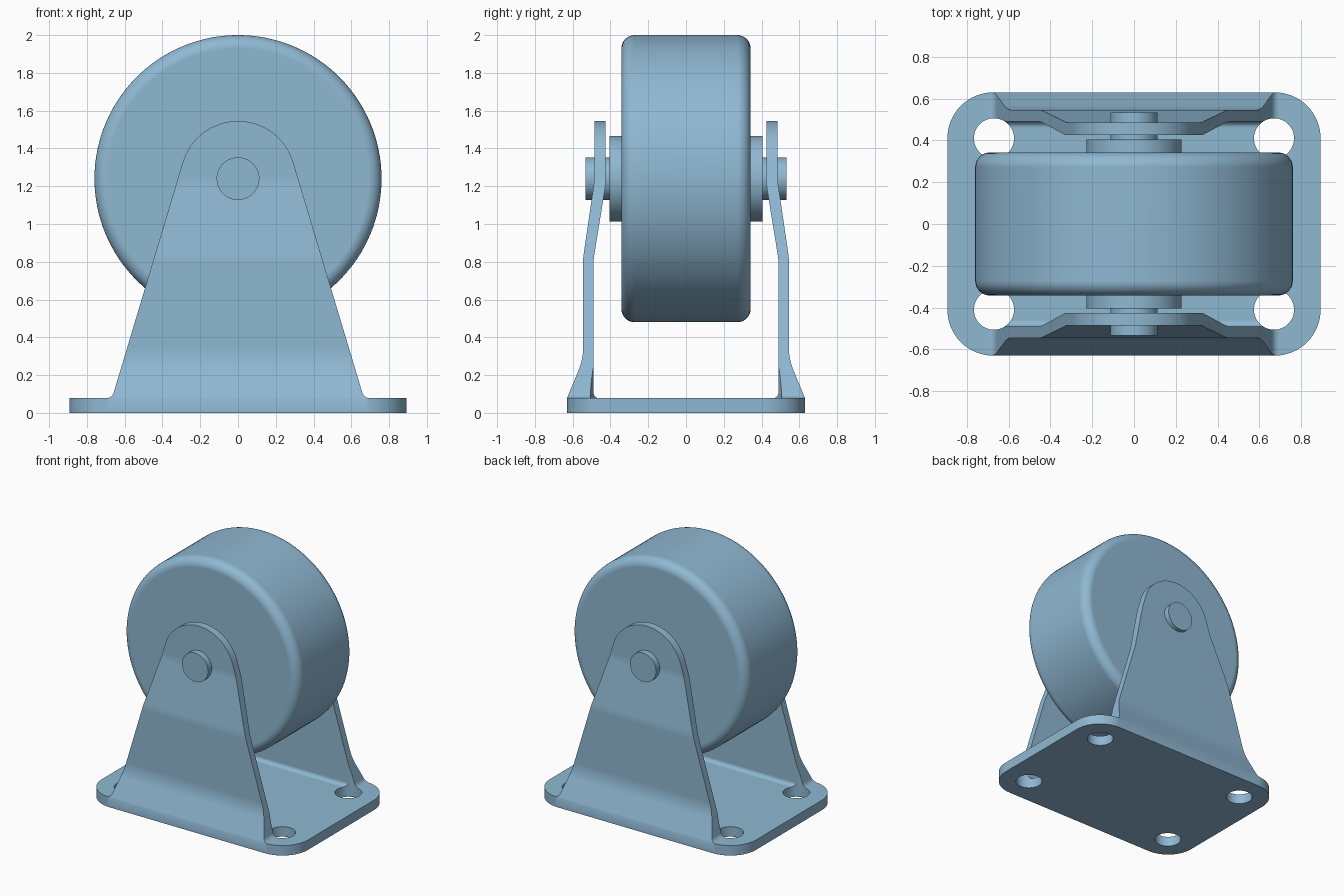
import bpy, bmesh, math
from mathutils import Vector, Matrix

if "Cube" in bpy.data.objects:
    bpy.data.objects.remove(bpy.data.objects["Cube"])

paint = bpy.data.materials.new("light steel blue")
paint.diffuse_color = (0.275, 0.479, 0.645, 1)
paint.use_nodes = True
paint.node_tree.nodes["Principled BSDF"].inputs["Base Color"].default_value = paint.diffuse_color

AXLE_Z = 1.24


def finish(name, bm):
    bmesh.ops.recalc_face_normals(bm, faces=bm.faces[:])
    mesh = bpy.data.meshes.new(name)
    bm.to_mesh(mesh)
    bm.free()
    mesh.materials.append(paint)
    ob = bpy.data.objects.new(name, mesh)
    bpy.context.collection.objects.link(ob)
    return ob


def activate(ob):
    bpy.ops.object.select_all(action='DESELECT')
    ob.select_set(True)
    bpy.context.view_layer.objects.active = ob


def smooth(ob):
    activate(ob)
    bpy.ops.object.shade_smooth_by_angle(angle=math.radians(30))
    ob.modifiers.new("flat_sides", 'WEIGHTED_NORMAL').keep_sharp = True


def rounded(points, steps=8):
    """Closed outline from (u, v[, radius]) corners with filleted bends."""
    out = []
    for i, p in enumerate(points):
        c = Vector(p[:2])
        if len(p) < 3:
            out.append(c)
            continue
        a = (Vector(points[i - 1][:2]) - c).normalized()
        b = (Vector(points[(i + 1) % len(points)][:2]) - c).normalized()
        half = a.angle(b) / 2
        centre = c + (a + b).normalized() * (p[2] / math.sin(half))
        start = c + a * (p[2] / math.tan(half)) - centre
        end = c + b * (p[2] / math.tan(half)) - centre
        turn = start.angle(end)
        for k in range(steps + 1):
            t = k / steps
            out.append(centre + (start * math.sin((1 - t) * turn)
                                 + end * math.sin(t * turn)) / math.sin(turn))
    return out


def mirrored(half):
    return half + [(-p[0], *p[1:]) for p in reversed(half)]


def prism(name, outline, place, low, high):
    bm = bmesh.new()
    face = bm.faces.new([bm.verts.new(place(u, v, low)) for u, v in outline])
    new = bmesh.ops.extrude_face_region(bm, geom=[face])["geom"]
    shift = Vector(place(0, 0, high)) - Vector(place(0, 0, low))
    bmesh.ops.translate(bm, vec=shift, verts=[g for g in new if isinstance(g, bmesh.types.BMVert)])
    return finish(name, bm)


def cylinder(name, radius, depth, matrix, segments=64):
    bm = bmesh.new()
    bmesh.ops.create_cone(bm, cap_ends=True, segments=segments, radius1=radius,
                          radius2=radius, depth=depth, matrix=matrix)
    return finish(name, bm)


def boolean(ob, tool, operation):
    mod = ob.modifiers.new("cut", 'BOOLEAN')
    mod.object, mod.operation, mod.solver = tool, operation, 'EXACT'
    activate(ob)
    bpy.ops.object.modifier_apply(modifier=mod.name)
    bpy.data.objects.remove(tool)


# Bracket: bent U section running along x
section = [(0.65, -0.1), (0.65, 0.03), (0.545, 0.284, 0.3), (0.545, 0.82, 0.4),
           (0.485, 1.23, 0.4), (0.485, 1.7), (0.425, 1.7), (0.425, 1.21, 0.4),
           (0.49, 0.81, 0.4), (0.49, 0.078, 0.03)]
bracket = prism("bracket", rounded(mirrored(section)), lambda u, v, w: (w, u, v), -1.1, 1.1)

# Front outline: tapered cheeks with a round top above the wide plate
tilt = math.atan(0.3)
cheek = [(1, -0.2), (1, 0.0784), (0.667, 0.0784, 0.04)]
for k in range(17):
    a = tilt + (math.pi / 2 - tilt) * k / 16
    cheek.append((0.305 * math.cos(a), AXLE_Z + 0.305 * math.sin(a)))
top = cheek.pop()
outline = cheek + [top] + [(-p[0], *p[1:]) for p in reversed(cheek)]
boolean(bracket, prism("cheek_cutter", rounded(outline), lambda u, v, w: (u, w, v), -1, 1), 'INTERSECT')

# Plan outline: rounded base plate
plan = [(0.893, 0.63, 0.22), (0.893, -0.63, 0.22), (-0.893, -0.63, 0.22), (-0.893, 0.63, 0.22)]
boolean(bracket, prism("plate_cutter", rounded(plan, 16), lambda u, v, w: (u, v, w), 0, 2), 'INTERSECT')

# Four bolt holes
for x in (-0.67, 0.67):
    for y in (-0.41, 0.41):
        hole = cylinder("hole_cutter", 0.096, 0.7, Matrix.Translation((x, y, 0.25)), 48)
        boolean(bracket, hole, 'DIFFERENCE')
smooth(bracket)

# Wheel, hub and axle share the cross axis
across = Matrix.Translation((0, 0, AXLE_Z)) @ Matrix.Rotation(math.pi / 2, 4, 'X')
wheel = cylinder("wheel", 0.76, 0.684, across, 128)
bevel = wheel.modifiers.new("rounded_rim", 'BEVEL')
bevel.width, bevel.segments, bevel.limit_method = 0.07, 8, 'ANGLE'
bevel.angle_limit = math.radians(60)
activate(wheel)
bpy.ops.object.modifier_apply(modifier=bevel.name)
smooth(wheel)
smooth(cylinder("hub", 0.227, 0.81, across))
smooth(cylinder("axle", 0.113, 1.066, across))
